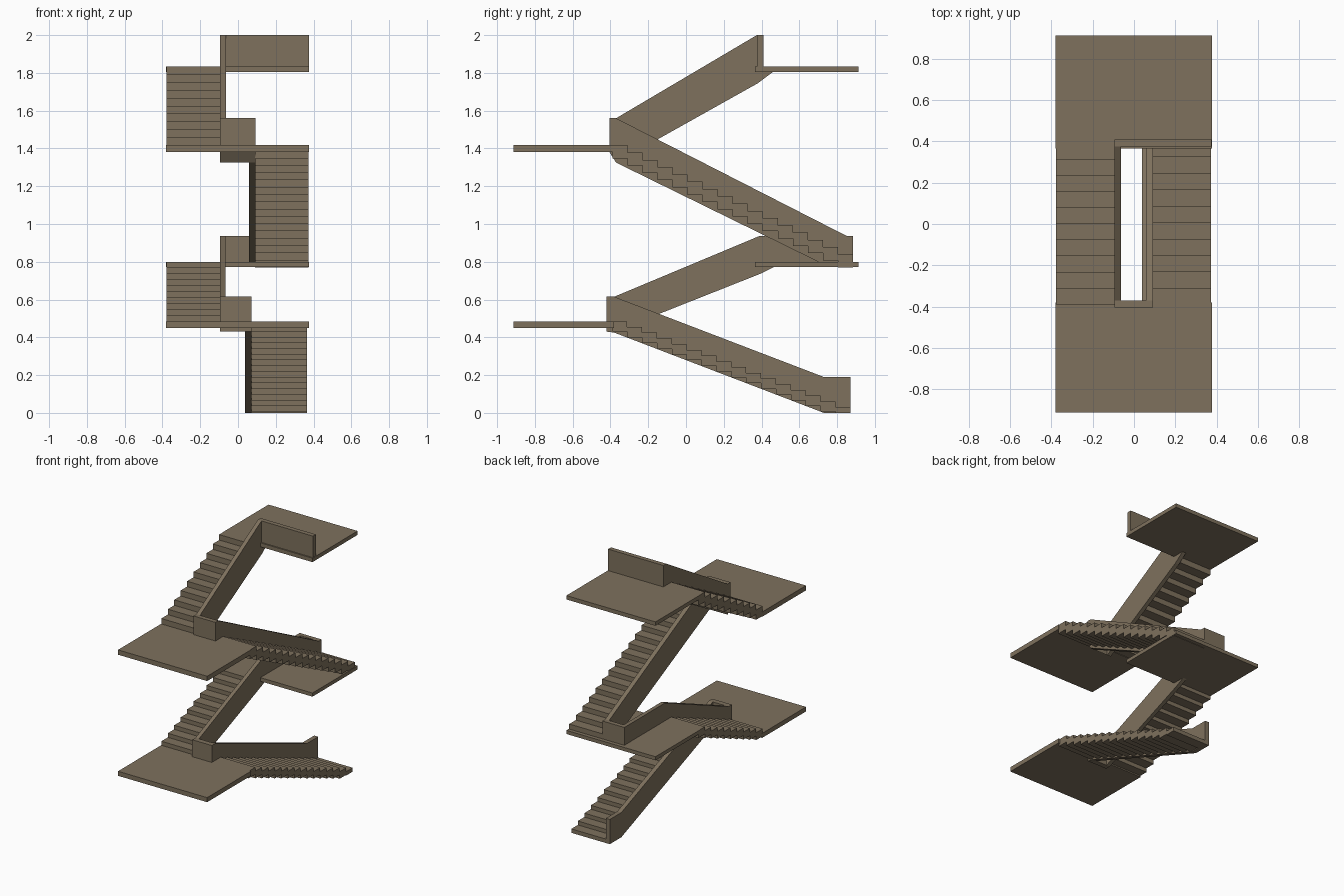
import bpy, bmesh

mat = bpy.data.materials.new("warm_brown")
mat.diffuse_color = (0.21, 0.165, 0.11, 1)


def prism(name, profile, x0, x1):
    """Extrude a (y, z) outline from x0 to x1."""
    bm = bmesh.new()
    face = bm.faces.new([bm.verts.new((x0, y, z)) for y, z in profile])
    ext = bmesh.ops.extrude_face_region(bm, geom=[face])
    verts = [v for v in ext["geom"] if isinstance(v, bmesh.types.BMVert)]
    bmesh.ops.translate(bm, vec=(x1 - x0, 0, 0), verts=verts)
    bmesh.ops.recalc_face_normals(bm, faces=bm.faces)
    me = bpy.data.meshes.new(name)
    bm.to_mesh(me)
    bm.free()
    me.materials.append(mat)
    ob = bpy.data.objects.new(name, me)
    bpy.context.collection.objects.link(ob)


def box(name, x0, x1, y0, y1, z0, z1):
    prism(name, [(y0, z0), (y1, z0), (y1, z1), (y0, z1)], x0, x1)


def flight(name, x0, x1, y0, y1, z0, z1, n):
    """Stepped slab with sawtooth top and underside."""
    dy, r = (y1 - y0) / n, (z1 - z0) / n
    t = 1.8 * r
    top, under = [], []
    for k in range(1, n + 1):
        ya, yb, z = y0 + dy * (k - 1), y0 + dy * k, z0 + r * k
        top += [(ya, z), (yb, z)]
        low = max(0.0, z - t)
        under += [(ya, low), (yb, low)]
    prism(name, top + under[::-1], x0, x1)


# Landings
box("front_landing_lower", -0.38, 0.377, -0.913, -0.38, 0.45, 0.485)
box("front_landing_upper", -0.38, 0.377, -0.913, -0.38, 1.38, 1.417)
box("back_landing_lower", -0.38, 0.377, 0.365, 0.913, 0.772, 0.80)
box("back_landing_upper", -0.38, 0.377, 0.365, 0.913, 1.805, 1.835)

# Stair flights
flight("flight_1", 0.07, 0.365, 0.87, -0.39, 0.0, 0.485, 16)
flight("flight_2", -0.378, -0.09, -0.39, 0.39, 0.485, 0.80, 10)
flight("flight_3", 0.09, 0.373, 0.884, -0.39, 0.80, 1.417, 16)
flight("flight_4", -0.378, -0.09, -0.39, 0.39, 1.417, 1.835, 10)

# Sloping parapet walls on the inner side of each flight
prism("parapet_1", [(0.87, 0), (0.87, 0.19), (0.73, 0.19), (-0.38, 0.615),
                    (-0.42, 0.615), (-0.42, 0.43), (-0.38, 0.425), (0.73, 0)], 0.038, 0.072)
prism("parapet_2", [(-0.42, 0.615), (-0.38, 0.615), (0.39, 0.937), (0.884, 0.937),
                    (0.884, 0.775), (0.47, 0.775), (0.39, 0.735), (-0.38, 0.43),
                    (-0.42, 0.43)], -0.095, -0.065)
prism("parapet_3", [(0.884, 0.79), (0.884, 0.937), (0.85, 0.937), (-0.37, 1.56),
                    (-0.405, 1.56), (-0.405, 1.38), (-0.37, 1.325), (0.72, 0.79)], 0.058, 0.092)
prism("parapet_4", [(-0.405, 1.56), (-0.37, 1.56), (0.375, 2.0), (0.41, 2.0),
                    (0.41, 1.805), (0.46, 1.805), (0.38, 1.745), (-0.37, 1.325),
                    (-0.405, 1.38)], -0.095, -0.063)

# Cross walls joining the parapets at each turn
box("turn_wall_front_lower", -0.095, 0.072, -0.42, -0.38, 0.43, 0.615)
prism("turn_wall_front_upper", [(-0.405, 1.56), (-0.37, 1.56), (-0.37, 1.325),
                                (-0.405, 1.38)], -0.095, 0.092)
box("turn_wall_back", -0.095, 0.092, 0.85, 0.884, 0.79, 0.937)
box("top_landing_wall", -0.095, 0.375, 0.375, 0.41, 1.81, 2.0)
